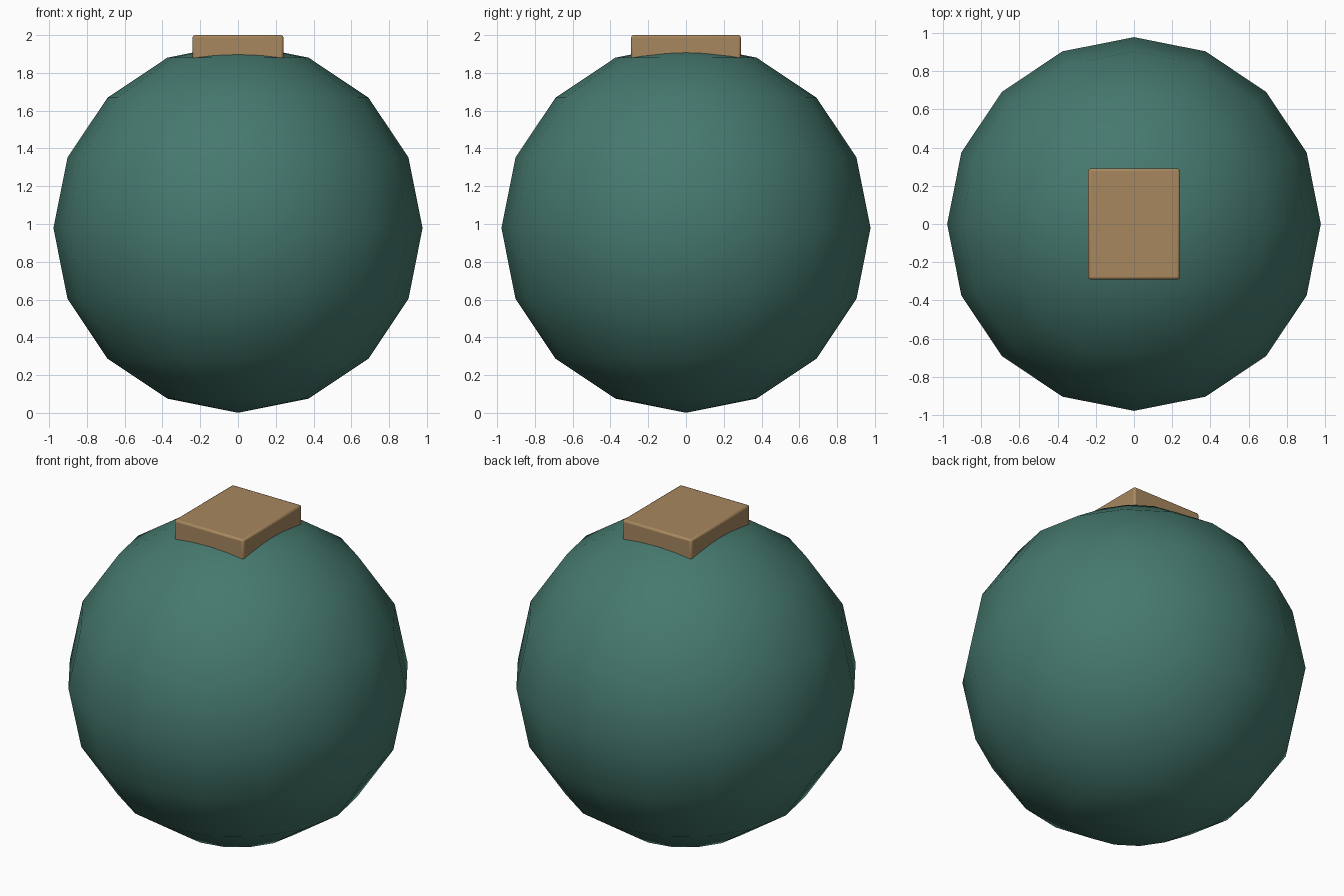
import bpy

if "Cube" in bpy.data.objects:
    bpy.data.objects.remove(bpy.data.objects["Cube"])


def colour(obj, name, rgb):
    mat = bpy.data.materials.new(name)
    mat.diffuse_color = (*rgb, 1)
    mat.use_nodes = True
    mat.node_tree.nodes["Principled BSDF"].inputs["Base Color"].default_value = mat.diffuse_color
    obj.data.materials.append(mat)


# Round body: low-poly ball, smooth shaded
bpy.ops.mesh.primitive_uv_sphere_add(segments=16, ring_count=8, radius=0.977,
                                     location=(0, 0, 0.978))
body = bpy.context.object
body.name = "round_body"
bpy.ops.object.shade_smooth()
colour(body, "dark_green", (0.06, 0.19, 0.155))

# Top plate: softly bevelled block sunk into the ball
BOTTOM, TOP = 1.84, 2.0
bpy.ops.mesh.primitive_cube_add(size=1, location=(0, 0, (BOTTOM + TOP) / 2))
plate = bpy.context.object
plate.name = "top_plate"
plate.scale = (0.48, 0.58, TOP - BOTTOM)
bpy.ops.object.transform_apply(location=False, rotation=False, scale=True)
bevel = plate.modifiers.new("soft_edges", 'BEVEL')
bevel.width = 0.012
bevel.segments = 2
bpy.ops.object.shade_smooth_by_angle()
colour(plate, "tan", (0.39, 0.245, 0.112))
